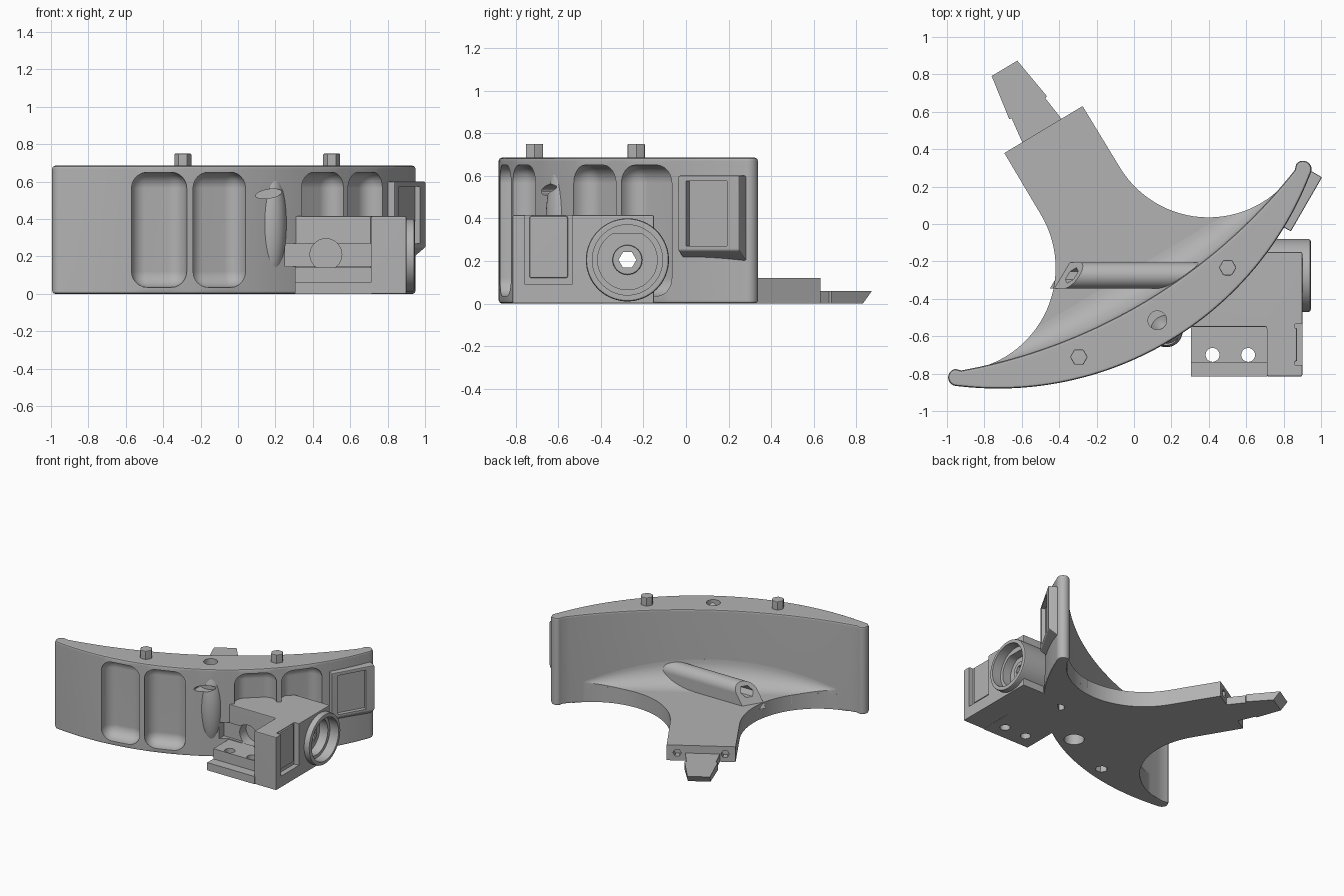
import bpy, bmesh, math
from math import sin, cos, pi, radians, sqrt
from mathutils import Vector

if "Cube" in bpy.data.objects:
    bpy.data.objects.remove(bpy.data.objects["Cube"])

grey = bpy.data.materials.new("plain grey")
grey.use_nodes = True
grey.diffuse_color = (0.45, 0.45, 0.45, 1)
grey.node_tree.nodes["Principled BSDF"].inputs["Base Color"].default_value = grey.diffuse_color

# The curved body is turned; u runs along the wall, v towards the tail
TURN, SHIFT = radians(31), -0.155
OUT_R, OUT_V = 1.79, -0.635
IN_R, IN_V = 2.95, -0.385


def local(u, v, z=0):
    u += SHIFT
    return Vector((u * cos(TURN) - v * sin(TURN), u * sin(TURN) + v * cos(TURN), z))


def world(x, y, z):
    return Vector((x, y, z))


def along_x(y, z, x):
    return Vector((x, y, z))


def along_y(x, z, y):
    return Vector((x, y, z))


def arc_v(u, r, v0):
    return v0 + r - sqrt(r * r - u * u)


def outer(u):
    return arc_v(u, OUT_R, OUT_V)


def inner(u):
    return arc_v(u, IN_R, IN_V)


def span(a, b, n):
    return [a + (b - a) * i / n for i in range(n + 1)]


def circle(cx, cy, r, n, turn=0.0):
    return [(cx + r * cos(turn + 2 * pi * i / n), cy + r * sin(turn + 2 * pi * i / n)) for i in range(n)]


def loft(name, rings):
    """Skin a row of equal rings and cap both ends."""
    bm = bmesh.new()
    rows = [[bm.verts.new(p) for p in ring] for ring in rings]
    n = len(rows[0])
    for a, b in zip(rows, rows[1:]):
        for i in range(n):
            bm.faces.new((a[i], a[(i + 1) % n], b[(i + 1) % n], b[i]))
    bm.faces.new(rows[0])
    bm.faces.new(rows[-1])
    bmesh.ops.recalc_face_normals(bm, faces=bm.faces)
    mesh = bpy.data.meshes.new(name)
    bm.to_mesh(mesh)
    bm.free()
    mesh.materials.append(grey)
    ob = bpy.data.objects.new(name, mesh)
    bpy.context.collection.objects.link(ob)
    return ob


def prism(name, pts, c0, c1, frame=world):
    return loft(name, [[frame(a, b, c) for a, b in pts] for c in (c0, c1)])


def rect(a0, a1, b0, b1):
    return [(a0, b0), (a1, b0), (a1, b1), (a0, b1)]


def apply(ob, mod):
    bpy.context.view_layer.objects.active = ob
    bpy.ops.object.modifier_apply(modifier=mod.name)


def bevel(ob, width, segments=2):
    m = ob.modifiers.new("bevel", 'BEVEL')
    m.width, m.segments = width, segments
    m.limit_method, m.angle_limit = 'ANGLE', radians(40)
    apply(ob, m)
    return ob


def cut(ob, tool, keep=False):
    m = ob.modifiers.new("boolean", 'BOOLEAN')
    m.operation, m.object, m.solver = 'DIFFERENCE', tool, 'EXACT'
    apply(ob, m)
    if not keep:
        bpy.data.objects.remove(tool)


# Curved wall with rounded ends
cap = [(1.08 + 0.046 * cos(a), -0.215 + 0.046 * sin(a)) for a in span(radians(-53), radians(111), 10)]
outline = [(u, outer(u)) for u in span(-1.09, 1.09, 48)] + cap
outline += [(u, inner(u)) for u in span(1.04, -1.04, 40)] + [(-u, v) for u, v in reversed(cap)]
wall = bevel(prism("curved_wall", outline, 0, 0.685, local), 0.016)

# Base plate with two round bites and a straight arm
CU, CV, CR = 0.80, 0.30, 0.554
bite = [(CU + CR * cos(a), CV + CR * sin(a)) for a in span(pi, radians(289), 28)]
edge = [(0.244, 0.682)] + bite
mid = [(u, -0.5 + 0.25 * u * u) for u in span(0.94, -0.94, 24)]
plate = prism("base_plate", edge + mid + [(-u, v) for u, v in reversed(edge)], 0, 0.12, local)
for s in (-1, 1):
    cut(plate, prism("screw_cutter", circle(s * 0.17, 0.06, 0.03, 6), 0.63, 0.75,
                     lambda u, z, v: local(u, v, z)))

# Concave fillet between plate and wall, fading out towards the wall ends
sections = []
for u in span(-1, 1, 48):
    r = 0.17 * (1 - u * u) + 0.008
    cove = [(r - r * sin(a), 0.12 + r - r * cos(a)) for a in span(0, pi / 2, 10)]
    ring = [(-0.05, 0.05), (r, 0.05)] + cove + [(-0.05, 0.12 + r)]
    sections.append([local(u, inner(u) + d, z) for d, z in ring])
fillet = loft("wall_fillet", sections)
for s in (-1, 1):
    cut(fillet, prism("bite_cutter", circle(s * CU, CV, CR, 96), -0.1, 1, local))

# Four rounded pockets in the outer face
for u in (-0.645, -0.323, 0.323, 0.645):
    tilt = math.asin(u / OUT_R)

    def pocket_frame(a, z, d, u=u, t=tilt):
        return local(u + a * cos(t) - d * sin(t), outer(u) + a * sin(t) + d * cos(t), z)
    tool = prism("pocket_cutter", rect(-0.15, 0.15, 0.035, 0.65), -0.15, 0.10, pocket_frame)
    cut(wall, bevel(tool, 0.085, 6))

# Spindle-shaped boss with a slanted slot, and the vertical hole beside it
rings = []
for a in span(radians(3), radians(177), 28):
    rings.append([Vector((x, y, 0.375 + 0.30 * cos(a))) for x, y in circle(0.173, -0.572, 0.087 * sin(a), 32)])
boss = loft("spindle_boss", rings)
slot = [(0.165 + 0.07 * x, 0.535 + 0.024 * z + 0.01 * x) for x, z in circle(0, 0, 1, 24)]
for part in (boss, wall):
    cut(part, prism("slot_cutter", slot, -0.75, -0.60, along_y))
cut(wall, prism("hole_cutter", circle(0.125, -0.515, 0.05, 32), 0.45, 0.8))
for part in (wall, plate):
    cut(part, prism("hole_cutter", circle(0.125, -0.515, 0.072, 32), -0.1, 0.2))

# Hex pegs on top, with matching sockets below
for s, side in ((-1, "right"), (1, "left")):
    at = (s * 0.464, -0.458)
    bevel(prism(side + "_hex_peg", circle(*at, 0.047, 6, -TURN), 0.66, 0.75, local), 0.006)
    for part in (wall, plate):
        cut(part, prism("socket_cutter", circle(*at, 0.045, 6, -TURN), -0.1, 0.07, local))

# Tapered tongue with notches and an undercut tip
half = [(0.125, 0.66), (0.105, 0.82), (0.118, 0.825), (0.08, 1.07)]
shape = half + [(-u, v) for u, v in reversed(half)]
loft("tail_tongue", [[local(u - 0.01, v - (0.05 if z == 0 and v > 1 else 0), z)
                      for u, v in shape] for z in (0, 0.06)])

# Arched duct with a mouth slanted in plan and in height
AY, AZ = -0.275, 0.205
arch = [(AY - 0.07, 0.08)] + [(AY - 0.07 * cos(a), AZ + 0.07 * sin(a)) for a in span(0, pi, 20)]
arch.append((AY + 0.07, 0.08))
duct = loft("duct", [[Vector((-0.45 + 0.6 * (z - 0.08) + 0.6 * (y - AY + 0.07), y, z)) for y, z in arch],
                     [Vector((0.42, y, z)) for y, z in arch]])

# Side block with recesses
plan = [(0.305, -0.55), (0.71, -0.55), (0.71, -0.815), (0.90, -0.815),
        (0.90, -0.15), (0.60, -0.15), (0.305, -0.42)]
block = bevel(prism("side_block", plan, 0, 0.415), 0.008)
cut(block, prism("clip_cutter", rect(-0.755, -0.535, 0.09, 0.5), 0.86, 1, along_x))
for part in (block, wall):
    cut(part, prism("groove_cutter", rect(0.25, 0.72, 0.145, 0.27), -0.62, -0.53, along_y))
cut(block, prism("round_cutter", circle(0.47, 0.21, 0.085, 32), -0.7, -0.45, along_y))
bevel(prism("clip_panel", rect(-0.735, -0.555, 0.12, 0.41), 0.85, 0.872, along_x), 0.008)

# Stepped ledge with two screw holes
step = [(-0.815, 0), (-0.815, 0.06), (-0.74, 0.06), (-0.74, 0.14), (-0.54, 0.14), (-0.54, 0)]
ledge = prism("ledge", step, 0.305, 0.715, along_x)
for x in (0.42, 0.61):
    cut(ledge, prism("hole_cutter", circle(x, -0.70, 0.037, 24), -0.1, 0.3))

# Round collar with a wide bore, a flat-topped pit and a raised inner ring
collar = bevel(prism("collar", circle(AY, AZ, 0.195, 64), 0.62, 0.945, along_x), 0.012)
pit = [(y, min(z, AZ + 0.125)) for y, z in circle(AY, AZ, 0.14, 48)]
for part in (collar, block):
    cut(part, prism("bore_cutter", circle(AY, AZ, 0.165, 64), 0.87, 1.1, along_x))
    cut(part, prism("pit_cutter", pit, 0.80, 1.1, along_x))
ring = bevel(prism("bore_ring", circle(AY, AZ, 0.07, 32), 0.78, 0.83, along_x), 0.008)

# Hex passage from the collar through to the duct mouth
passage = prism("passage_cutter", circle(AY, AZ, 0.042, 6), -0.6, 1.2, along_x)
for part in (wall, fillet, duct, block, collar, ring):
    cut(part, passage, keep=True)
bpy.data.objects.remove(passage)

# Clip plate on the wall end
normal, along = Vector((0.866, -0.5, 0)), Vector((0.5, 0.866, 0))


def clip_frame(n, z, t):
    return Vector((0.922, 0.105, z)) + normal * n + along * t


clip = prism("end_clip", [(0, 0.25), (0, 0.60), (-0.08, 0.60), (-0.08, 0.19)], -0.167, 0.167, clip_frame)
cut(bevel(clip, 0.008), prism("clip_cutter", rect(-0.03, 0.1, 0.27, 0.575), -0.12, 0.10, clip_frame))

# Smooth curved faces, keep sharp edges and flat caps
bpy.ops.object.select_all(action='DESELECT')
parts = [ob for ob in bpy.context.scene.objects if ob.type == 'MESH']
for ob in parts:
    ob.select_set(True)
    bpy.context.view_layer.objects.active = ob
bpy.ops.object.shade_smooth_by_angle(angle=radians(30))
for ob in parts:
    ob.modifiers.new("flat_caps", 'WEIGHTED_NORMAL').keep_sharp = True
